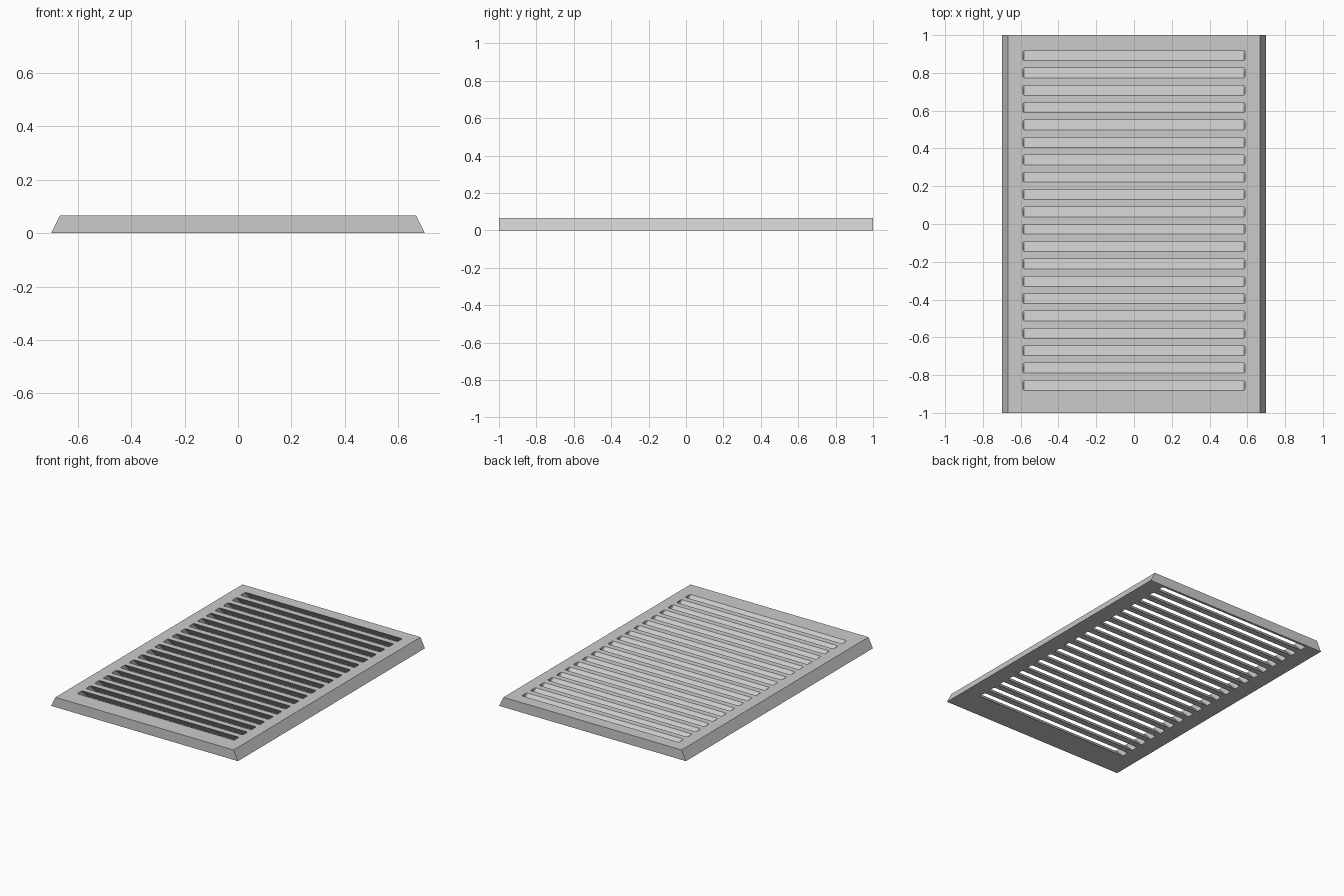
import bpy, bmesh

default = bpy.data.objects.get("Cube")
if default:
    bpy.data.objects.remove(default, do_unlink=True)

HEIGHT = 0.067
SLOTS = 20
PITCH = 0.0919
FIRST_Y = 0.891
SLOT_X, SLOT_Y = 0.588, 0.026   # half sizes of one slot
CORNER = 0.006                  # clipped slot corner
LEAN = 1.0                      # slots lean back 45 degrees going down


def add_prism(bm, lower, upper):
    """Close two matching outlines into a solid."""
    low = [bm.verts.new(p) for p in lower]
    top = [bm.verts.new(p) for p in upper]
    bm.faces.new(low[::-1])
    bm.faces.new(top)
    for i in range(len(low)):
        j = (i + 1) % len(low)
        bm.faces.new((low[i], low[j], top[j], top[i]))


def make_object(name, bm):
    bmesh.ops.recalc_face_normals(bm, faces=bm.faces)
    mesh = bpy.data.meshes.new(name)
    bm.to_mesh(mesh)
    bm.free()
    obj = bpy.data.objects.new(name, mesh)
    bpy.context.collection.objects.link(obj)
    return obj


def rectangle(hx, hy, z):
    return [(-hx, -hy, z), (hx, -hy, z), (hx, hy, z), (-hx, hy, z)]


def slot_outline(y, z):
    """Rectangle with clipped corners, shifted back with depth."""
    y += (HEIGHT - z) * LEAN
    a, b, c = SLOT_X, SLOT_Y, CORNER
    half = [(a - c, -b), (a, c - b), (a, b - c), (a - c, b)]
    return [(px, y + py, z) for px, py in half + [(-px, -py) for px, py in half]]


# Solid panel with sloping long sides
bm = bmesh.new()
add_prism(bm, rectangle(0.7, 1.0, 0), rectangle(0.667, 1.0, HEIGHT))
panel = make_object("vent_panel", bm)

# Row of slanted slots
bm = bmesh.new()
for i in range(SLOTS):
    y = FIRST_Y - i * PITCH
    add_prism(bm, slot_outline(y, -0.01), slot_outline(y, HEIGHT + 0.01))
cutter = make_object("slot_cutter", bm)
cutter.hide_render = True

cut = panel.modifiers.new("slots", 'BOOLEAN')
cut.operation = 'DIFFERENCE'
cut.solver = 'EXACT'
cut.object = cutter
bpy.context.view_layer.objects.active = panel
bpy.ops.object.modifier_apply(modifier=cut.name)
bpy.data.objects.remove(cutter, do_unlink=True)

# Single grey finish
grey = bpy.data.materials.new("light_grey")
colour = (0.6, 0.6, 0.6, 1)
grey.use_nodes = True
grey.diffuse_color = colour
grey.node_tree.nodes["Principled BSDF"].inputs["Base Color"].default_value = colour
panel.data.materials.clear()
panel.data.materials.append(grey)
